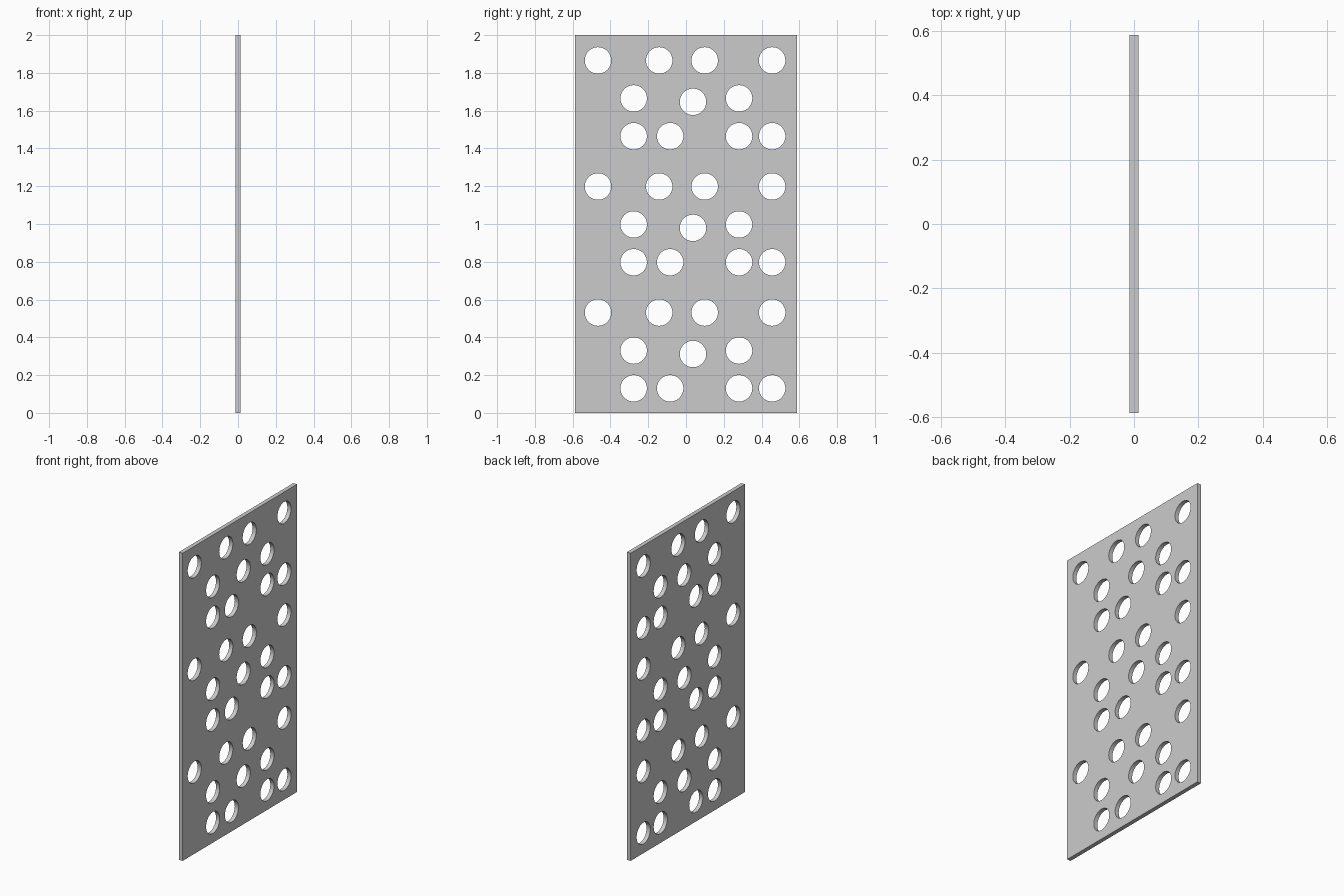
import bpy, bmesh
from math import sin, cos, pi

if "Cube" in bpy.data.objects:
    bpy.data.objects.remove(bpy.data.objects["Cube"])

HALF_W, HEIGHT, THICK = 0.587, 2.0, 0.027
HOLE_R, SIDES, PITCH = 0.07, 48, 0.6675

# One repeat of the hole pattern: row height -> hole positions across
ROWS = {
    0.13: (-0.277, -0.084, 0.281, 0.456),
    0.312: (0.037,),
    0.33: (-0.277, 0.281),
    0.531: (-0.466, -0.142, 0.099, 0.456),
}

curve = bpy.data.curves.new("perforated_plate", "CURVE")
curve.dimensions = "2D"
curve.fill_mode = "BOTH"
curve.extrude = THICK / 2


def add_loop(points):
    spline = curve.splines.new("POLY")
    spline.points.add(len(points) - 1)
    for p, (u, v) in zip(spline.points, points):
        p.co = (u, v, 0, 1)
    spline.use_cyclic_u = True


# Plate outline
add_loop([(-HALF_W, 0), (HALF_W, 0), (HALF_W, HEIGHT), (-HALF_W, HEIGHT)])

# Holes, pattern repeated three times up the plate
for k in range(3):
    for z, ys in ROWS.items():
        for y in ys:
            add_loop([(y + HOLE_R * cos(2 * pi * i / SIDES),
                       z + k * PITCH - HOLE_R * sin(2 * pi * i / SIDES))
                      for i in range(SIDES)])

# Stand the plate upright in the y-z plane and turn it into a mesh
plate = bpy.data.objects.new("perforated_plate", curve)
plate.rotation_euler = (pi / 2, 0, pi / 2)
bpy.context.collection.objects.link(plate)
bpy.context.view_layer.objects.active = plate
plate.select_set(True)
bpy.ops.object.convert(target="MESH")
plate = bpy.context.object

# Weld faces to walls and make the surface consistent
bm = bmesh.new()
bm.from_mesh(plate.data)
bmesh.ops.remove_doubles(bm, verts=bm.verts[:], dist=1e-4)
bmesh.ops.recalc_face_normals(bm, faces=bm.faces[:])
bm.to_mesh(plate.data)
bm.free()
bpy.ops.object.shade_smooth_by_angle(angle=pi / 6)
